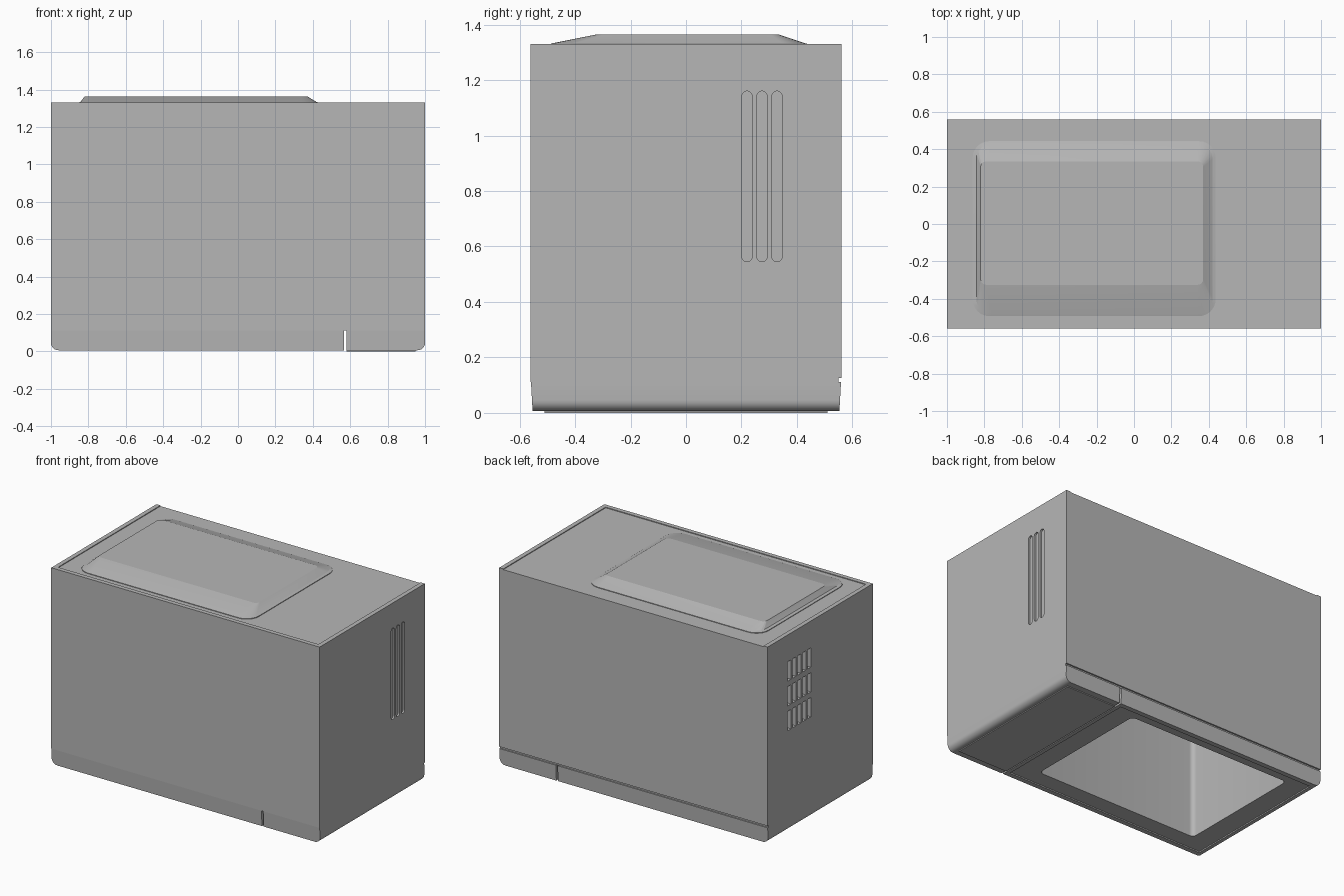
import bpy, bmesh, math

if "Cube" in bpy.data.objects:
    bpy.data.objects.remove(bpy.data.objects["Cube"])

grey = bpy.data.materials.new("light grey plastic")
grey.diffuse_color = (0.47, 0.47, 0.47, 1)
grey.use_nodes = True
grey.node_tree.nodes["Principled BSDF"].inputs["Base Color"].default_value = grey.diffuse_color


def finish(name, bm, angle=20):
    bmesh.ops.recalc_face_normals(bm, faces=bm.faces)
    me = bpy.data.meshes.new(name)
    bm.to_mesh(me)
    bm.free()
    me.materials.append(grey)
    me.shade_smooth()
    me.set_sharp_from_angle(angle=math.radians(angle))
    ob = bpy.data.objects.new(name, me)
    bpy.context.collection.objects.link(ob)
    return ob


def rounded(x0, x1, y0, y1, r, seg=6):
    """Outline of a rounded rectangle, counter-clockwise."""
    pts = []
    for cx, cy, a in ((x1 - r, y1 - r, 0), (x0 + r, y1 - r, 90),
                      (x0 + r, y0 + r, 180), (x1 - r, y0 + r, 270)):
        for i in range(seg + 1):
            t = math.radians(a + 90 * i / seg)
            pts.append((cx + r * math.cos(t), cy + r * math.sin(t)))
    return pts


def loft(bm, loops):
    """Closed solid through a list of matching 3D loops."""
    rings = [[bm.verts.new(p) for p in lp] for lp in loops]
    n = len(rings[0])
    for a, b in zip(rings, rings[1:]):
        for i in range(n):
            bm.faces.new((a[i], a[(i + 1) % n], b[(i + 1) % n], b[i]))
    bm.faces.new(rings[0][::-1])
    bm.faces.new(rings[-1])


def box(bm, x0, x1, y0, y1, z0, z1):
    rect = [(x0, y0), (x1, y0), (x1, y1), (x0, y1)]
    loft(bm, [[(x, y, z) for x, y in rect] for z in (z0, z1)])


def cut(ob, bm):
    """Subtract the solids in bm from ob and drop the cutter."""
    tool = finish("cutter", bm)
    tool.hide_render = True
    mod = ob.modifiers.new("cut", 'BOOLEAN')
    mod.operation = 'DIFFERENCE'
    mod.solver = 'EXACT'
    mod.object = tool
    bpy.context.view_layer.update()
    dg = bpy.context.evaluated_depsgraph_get()
    me = bpy.data.meshes.new_from_object(ob.evaluated_get(dg))
    ob.modifiers.clear()
    ob.data = me
    me.shade_smooth()
    me.set_sharp_from_angle(angle=math.radians(20))
    bpy.data.objects.remove(tool)


def shaft(bm):
    pts = rounded(-0.81, 0.40, -0.41, 0.46, 0.03)
    loft(bm, [[(x, y, z) for x, y in pts] for z in (-0.1, 1.28)])


# Main housing
bm = bmesh.new()
box(bm, -1, 1, -0.56, 0.56, 0.112, 1.33)
housing = finish("housing", bm)

bm = bmesh.new()
shaft(bm)
# shallow top panel inside a lip at the front and both ends
box(bm, -0.97, 0.97, -0.53, 0.60, 1.325, 1.40)
# seam along the back, above the base
box(bm, -1.1, 1.1, 0.55, 0.60, 0.10, 0.125)
# three tall grooves with round ends on the right side
for y in (0.22, 0.274, 0.328):
    pts = rounded(y - 0.018, y + 0.018, 0.545, 1.16, 0.0175)
    loft(bm, [[(x, a, b) for a, b in pts] for x in (0.988, 1.05)])
# vent slots on the left side, three rows of five
for row in range(3):
    for col in range(5):
        y, z = 0.118 + 0.053 * col, 0.685 + 0.167 * row
        box(bm, -1.05, -0.96, y - 0.018, y + 0.018, z, z + 0.13)
cut(housing, bm)


def base_part(name, x0, x1, side):
    """Base section with one rounded outer bottom edge, tapering downwards."""
    r, zb, zt = 0.04, 0.006, 0.112
    outer, inner = (x1, x0) if side > 0 else (x0, x1)
    prof = [(inner, zt), (inner, zb)]
    for i in range(7):
        t = math.radians(90 * i / 6)
        prof.append((outer - side * (r - r * math.sin(t)), zb + r - r * math.cos(t)))
    prof.append((outer, zt))
    bm = bmesh.new()
    loft(bm, [[(x, s * (0.553 + 0.006 * (z - zb) / (zt - zb)), z) for x, z in prof]
              for s in (-1, 1)])
    return finish(name, bm)


# Base, split by a narrow gap
base_left = base_part("base_left", -1, 0.566, -1)
base_part("base_right", 0.579, 1, 1)

# Shallow recess under the base, then the opening through it
bm = bmesh.new()
box(bm, -0.95, 0.54, -0.52, 0.52, -0.1, 0.014)
cut(base_left, bm)
bm = bmesh.new()
shaft(bm)
cut(base_left, bm)

# Thin plate under the right part of the base
bm = bmesh.new()
box(bm, 0.579, 0.95, -0.51, 0.51, 0, 0.008)
finish("bottom_plate", bm)

# Raised lid panel on the top
bm = bmesh.new()
loops = [(-0.863, 0.437, -0.493, 0.443, 0.09, 1.320),
         (-0.863, 0.437, -0.493, 0.443, 0.09, 1.329),
         (-0.843, 0.420, -0.480, 0.428, 0.08, 1.333),
         (-0.820, 0.370, -0.325, 0.335, 0.03, 1.364)]
loft(bm, [[(x, y, l[5]) for x, y in rounded(*l[:5])] for l in loops])
finish("lid_panel", bm, 10)
